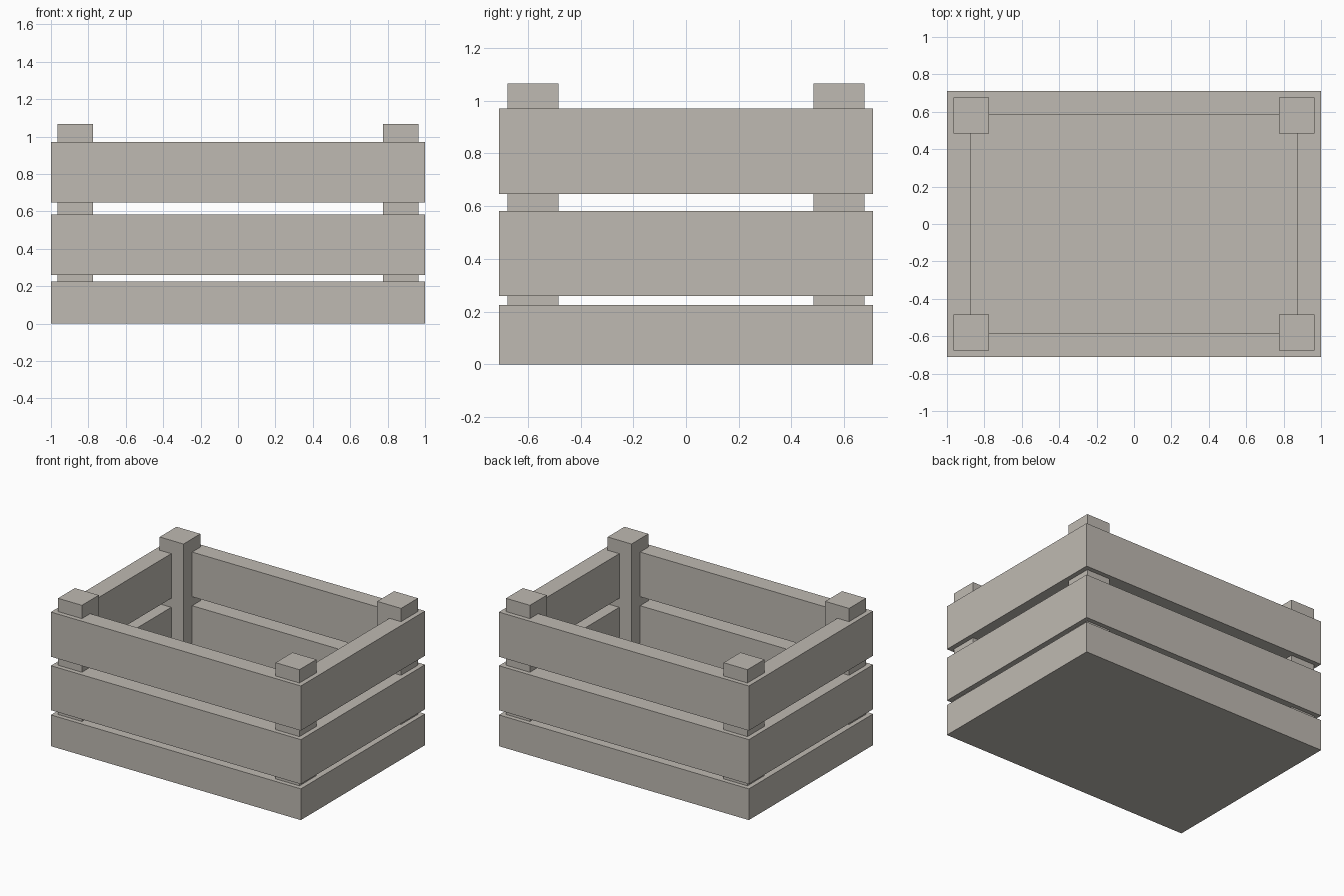
import bpy
import bmesh

cube = bpy.data.objects.get("Cube")
if cube:
    bpy.data.objects.remove(cube, do_unlink=True)

wood = bpy.data.materials.new("pale grey wood")
colour = (0.52, 0.49, 0.445, 1)
wood.diffuse_color = colour
wood.use_nodes = True
bsdf = next(n for n in wood.node_tree.nodes if n.type == "BSDF_PRINCIPLED")
bsdf.inputs["Base Color"].default_value = colour

HALF_X, HALF_Y = 1.0, 0.71
WALL = 0.127


def finish(name, bm):
    bmesh.ops.recalc_face_normals(bm, faces=bm.faces)
    mesh = bpy.data.meshes.new(name)
    bm.to_mesh(mesh)
    bm.free()
    mesh.materials.append(wood)
    obj = bpy.data.objects.new(name, mesh)
    bpy.context.collection.objects.link(obj)


def box(name, x0, x1, y0, y1, z0, z1):
    bm = bmesh.new()
    bmesh.ops.create_cube(bm, size=1)
    for v in bm.verts:
        v.co.x = x1 if v.co.x > 0 else x0
        v.co.y = y1 if v.co.y > 0 else y0
        v.co.z = z1 if v.co.z > 0 else z0
    finish(name, bm)


def ring(name, z0, z1):
    """Rectangular band of four boards joined at the corners."""
    bm = bmesh.new()
    corners = [(-1, -1), (1, -1), (1, 1), (-1, 1)]
    loops = []
    for inset, z in ((0, z0), (0, z1), (WALL, z1), (WALL, z0)):
        loops.append([bm.verts.new((sx * (HALF_X - inset), sy * (HALF_Y - inset), z))
                      for sx, sy in corners])
    for k in range(4):
        a, b = loops[k], loops[(k + 1) % 4]
        for i in range(4):
            j = (i + 1) % 4
            bm.faces.new((a[i], a[j], b[j], b[i]))
    finish(name, bm)


# Solid base and two slatted bands
box("base", -HALF_X, HALF_X, -HALF_Y, HALF_Y, 0, 0.226)
ring("middle_boards", 0.26, 0.582)
ring("top_boards", 0.647, 0.97)

# Corner posts
for side, sx in (("left", 1), ("right", -1)):
    for end, sy in (("front", -1), ("back", 1)):
        xs = sorted((sx * 0.775, sx * 0.966))
        ys = sorted((sy * 0.484, sy * 0.677))
        box(f"{end}_{side}_post", *xs, *ys, 0.1, 1.066)
